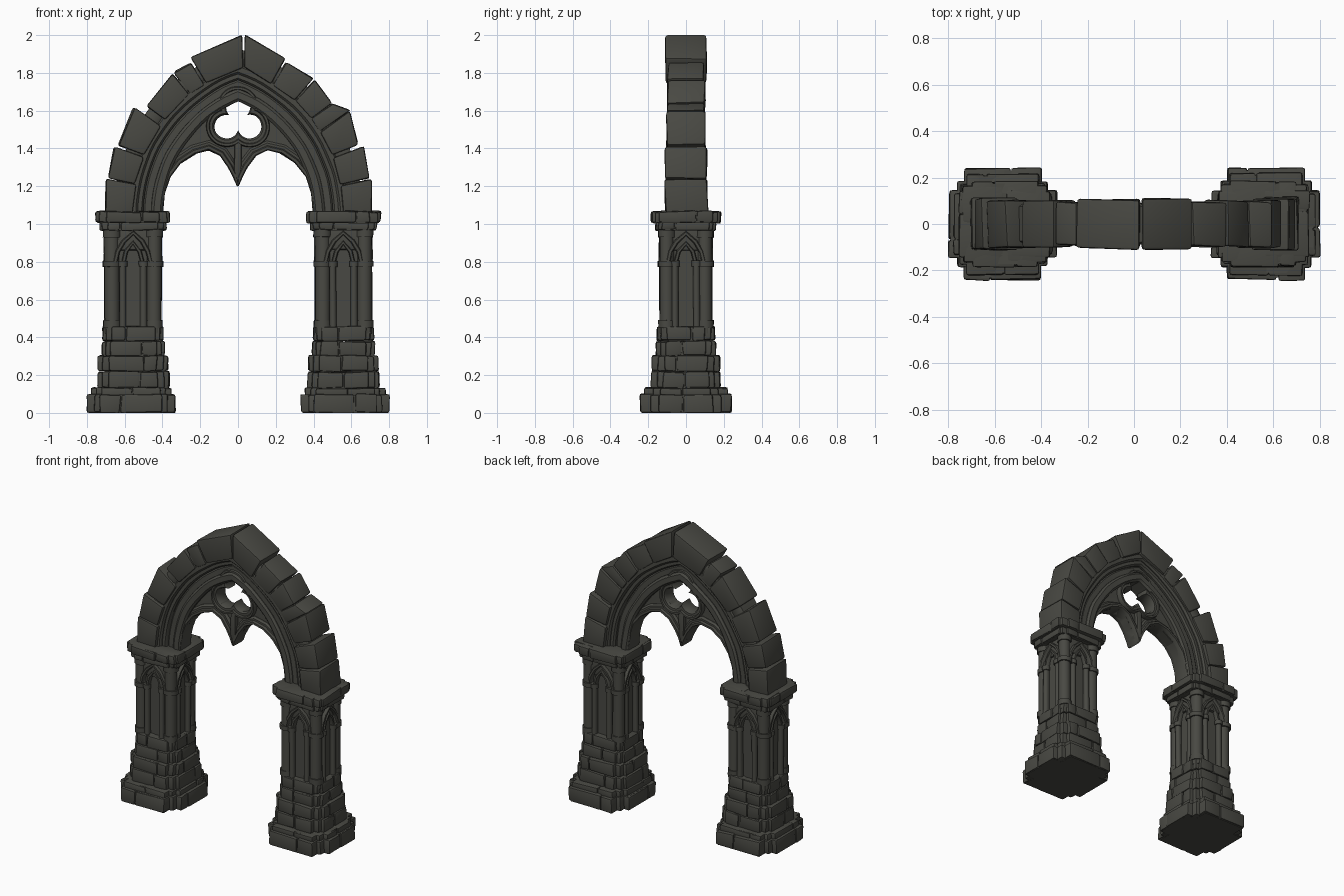
import bpy, bmesh, math, random
from mathutils import Matrix, Vector, noise

if "Cube" in bpy.data.objects:
    bpy.data.objects.remove(bpy.data.objects["Cube"])

random.seed(4)
stone_mat = bpy.data.materials.new("dark grey stone")
stone_mat.diffuse_color = (0.066, 0.066, 0.056, 1)
stone_mat.use_nodes = True
stone_mat.node_tree.nodes["Principled BSDF"].inputs["Base Color"].default_value = stone_mat.diffuse_color
scratch = bpy.data.meshes.new("scratch")


def block(bm, corner, bevel=0.012, jit=0.004):
    """Bevelled, slightly irregular stone; corner(a, b, c) gives each corner."""
    t = bmesh.new()
    bmesh.ops.create_cube(t, size=2)
    for v in t.verts:
        p = Vector(corner(*[round(c) for c in v.co]))
        v.co = p + Vector([random.uniform(-jit, jit) for _ in range(3)])
    bmesh.ops.recalc_face_normals(t, faces=t.faces[:])
    if bevel:
        bmesh.ops.bevel(t, geom=t.edges[:], offset=bevel, segments=2,
                        profile=0.6, affect='EDGES')
    t.to_mesh(scratch)
    t.free()
    bm.from_mesh(scratch)


def box(bm, x0, x1, y0, y1, z0, z1, bevel=0.012, jit=0.004, gap=0.002):
    block(bm, lambda a, b, c: ((x0 + gap, x1 - gap)[a > 0], (y0 + gap, y1 - gap)[b > 0],
                               (z0 + gap, z1 - gap)[c > 0]), bevel, jit)


def strip(bm, A, B, h, closed=False, matrix=Matrix(), e=.22, c=.012):
    """Moulding with rounded edges, filling between paths A and B, half depth h."""
    c = min(c, h * .4)
    sec = [(0, h - c), (e, h), (1 - e, h), (1, h - c),
           (1, c - h), (1 - e, -h), (e, -h), (0, c - h)]
    rings = []
    for a, b in zip(A, B):
        rings.append([bm.verts.new(matrix @ Vector((a[0] + (b[0] - a[0]) * t, y,
                                                    a[1] + (b[1] - a[1]) * t)))
                      for t, y in sec])
    n, k = len(rings), len(sec)
    for i in range(n if closed else n - 1):
        r, s = rings[i], rings[(i + 1) % n]
        for j in range(k):
            bm.faces.new((r[j], r[(j + 1) % k], s[(j + 1) % k], s[j]))
    if not closed:
        bm.faces.new(rings[0][::-1])
        bm.faces.new(rings[-1])


def offset(path, width, xmax=9):
    """Copy of a path moved to its left."""
    off = []
    for i, p in enumerate(path):
        a, b = path[max(i - 1, 0)], path[min(i + 1, len(path) - 1)]
        d = Vector((b[0] - a[0], b[1] - a[1])).normalized()
        off.append((min(p[0] - d.y * width, xmax), p[1] + d.x * width))
    return off


def finish(name, bm):
    """Weather the surface slightly and add the object."""
    bmesh.ops.recalc_face_normals(bm, faces=bm.faces[:])
    for v in bm.verts:
        k = min(1, max(0, v.co.z) / 0.1)
        v.co += k * noise.noise_vector(v.co * 7) * 0.005
        v.co.z = max(0, v.co.z)
    me = bpy.data.meshes.new(name)
    bm.to_mesh(me)
    bm.free()
    me.materials.append(stone_mat)
    me.polygons.foreach_set("use_smooth", [True] * len(me.polygons))
    me.set_sharp_from_angle(angle=math.radians(38))
    bpy.context.collection.objects.link(bpy.data.objects.new(name, me))


def course(bm, cx, z0, z1, A, B, C):
    """One course on a cross plan: x arms A, y arms B, corner fill C."""
    for h in (A, B):                                     # solid core
        box(bm, cx - h[0] + .012, cx + h[0] - .012, -h[1] + .012, h[1] - .012,
            z0, z1 - .004, 0, 0, 0)
    for s in (-1, 1):
        cut = random.uniform(-.5, .5) * A[1]
        for y0, y1 in ((-A[1], cut), (cut, A[1])):
            box(bm, *sorted((cx, cx + s * A[0])), y0, y1, z0, z1)
        cut = cx + random.uniform(-.5, .5) * B[0]
        for x0, x1 in ((cx - B[0], cut), (cut, cx + B[0])):
            box(bm, x0, x1, *sorted((0, s * B[1])), z0, z1)
        for t in (-1, 1):
            box(bm, *sorted((cx, cx + s * C[0])), *sorted((0, t * C[1])), z0, z1)


def post(bm, x, y, z0, z1, r):
    bmesh.ops.create_cone(bm, cap_ends=True, segments=16, radius1=r, radius2=r, depth=z1 - z0,
                          matrix=Matrix.Translation((x, y, (z0 + z1) / 2)))


def pier(name, cx):
    bm = bmesh.new()
    bx = cx + math.copysign(.01, cx)
    # stepped foot and lower courses
    course(bm, bx, 0, .10, (.236, .147), (.169, .243), (.197, .187))
    course(bm, bx, .08, .135, (.215, .135), (.158, .222), (.185, .175))
    course(bm, cx, .13, .22, (.192, .125), (.135, .185), (.168, .155))
    course(bm, cx, .22, .305, (.187, .12), (.13, .18), (.163, .152))
    course(bm, cx, .30, .38, (.168, .11), (.125, .16), (.15, .138))
    course(bm, cx, .38, .46, (.162, .105), (.12, .155), (.146, .134))
    # shaft core, corner columns with rings
    box(bm, cx - .122, cx + .122, -.11, .11, .42, .99, 0, 0)
    box(bm, cx - .136, cx + .136, -.125, .125, .86, .99, .015)
    for sx in (-1, 1):
        for sy in (-1, 1):
            x, y = cx + sx * .111, sy * .1
            post(bm, x, y, .42, .98, .039)
            for z0, z1, r in ((.45, .49, .046), (.775, .805, .048), (.93, .98, .047)):
                post(bm, x, y, z0, z1, r)
    # pointed niches and hoods on the four faces
    lancet = [(-.04, .45), (-.04, .8), (-.027, .85), (0, .89), (.027, .85), (.04, .8), (.04, .45)]
    hood = [(-.085, .79), (-.07, .85), (-.04, .9), (0, .94), (.04, .9), (.07, .85), (.085, .79)]
    for k in range(4):
        d = .114 if k % 2 == 0 else .126
        m = (Matrix.Translation((cx, 0, 0)) @ Matrix.Rotation(k * math.pi / 2, 4, 'Z')
             @ Matrix.Translation((0, -d, 0)))
        strip(bm, lancet, offset(lancet, .022), .02, matrix=m)
        strip(bm, hood, offset(hood, .024), .028, matrix=m)
        for s in (-1, 1):
            p = m @ Vector((s * .056, -.008, 0))
            post(bm, p.x, p.y, .45, .79, .018)
            post(bm, p.x, p.y, .775, .805, .025)
    # capital
    course(bm, cx, .965, 1.015, (.178, .13), (.135, .162), (.166, .148))
    course(bm, cx, 1.005, 1.068, (.198, .145), (.145, .185), (.184, .168))
    finish(name, bm)


pier("left_pier", -.556)
pier("right_pier", .558)

# two-centred pointed arch
OFF, SPRING = .254, 1.05


def arc(R, n=20):
    top = math.acos(OFF / R)
    right = [(R * math.cos(top * i / n) - OFF, SPRING + R * math.sin(top * i / n))
             for i in range(n + 1)]
    return [(-x, z) for x, z in right[:-1]] + right[::-1]


def inward(p, R=.815):
    """Point at radius R on the same ray as p."""
    if abs(p[0]) < .1:
        return Vector((p[0], 1.83))
    c = Vector((-math.copysign(OFF, p[0]), SPRING))
    return c + (Vector(p) - c).normalized() * R


# outer stones: ends of each outer edge, and half depth
stones = [((-.705, 1.05), (-.705, 1.24), .112), ((-.69, 1.24), (-.655, 1.415), .11),
          ((-.635, 1.415), (-.55, 1.62), .104), ((-.485, 1.62), (-.345, 1.80), .1),
          ((-.345, 1.80), (-.25, 1.855), .094), ((-.255, 1.885), (.03, 2.005), .106),
          ((.03, 2.005), (.255, 1.875), .108), ((.25, 1.855), (.40, 1.765), .096),
          ((.405, 1.765), (.50, 1.64), .1), ((.50, 1.64), (.595, 1.6), .098),
          ((.595, 1.60), (.635, 1.42), .102), ((.665, 1.415), (.70, 1.24), .11),
          ((.705, 1.24), (.705, 1.05), .112)]
bm = bmesh.new()
strip(bm, arc(.825), arc(.915), .088)
for p0, p1, h in stones:
    p0, p1 = Vector(p0), Vector(p1)
    ends = ((inward(p0), p0), (inward(p1), p1))

    def corner(a, b, c):
        q = ends[a > 0][b > 0].lerp(ends[a < 0][b > 0], .012)
        return (q.x, c * h, q.y)
    block(bm, corner, .014, .005)
finish("arch_stones", bm)

# stepped mouldings under the stones
bm = bmesh.new()
for r0, r1, h in ((.785, .835, .088), (.755, .8, .07), (.70, .76, .052), (.652, .712, .068)):
    strip(bm, arc(r0), arc(r1), h)
finish("arch_mouldings", bm)


# tracery: trefoil, twin sub-arches and pendant cusp
MID = Vector((0, 1.55))
ANGLES = [2 * math.pi * i / 120 for i in range(120)]


def trefoil(r, d=.07):
    pts = []
    for t in ANGLES:
        f = (t - math.pi / 2 + math.pi / 3) % (2 * math.pi / 3) - math.pi / 3
        rad = d * math.cos(f) + math.sqrt(r * r - (d * math.sin(f)) ** 2)
        pts.append(MID + rad * Vector((math.cos(t), math.sin(t))))
    return pts


def cast(t, loop):
    """First hit of a ray from the trefoil centre on an outline."""
    d, best = Vector((math.cos(t), math.sin(t))), 9
    for p, q in zip(loop, loop[1:] + loop[:1]):
        p = Vector(p)
        e, w = Vector(q) - p, p - MID
        den = d.x * e.y - d.y * e.x
        if abs(den) > 1e-9:
            u, s = (w.x * e.y - w.y * e.x) / den, (w.x * d.y - w.y * d.x) / den
            if u > 0 and -1e-6 <= s <= 1 + 1e-6:
                best = min(best, u)
    return MID + d * best


half = [(-.395, 1.06), (-.388, 1.16), (-.358, 1.25), (-.30, 1.325), (-.23, 1.372), (-.155, 1.392),
        (-.095, 1.362), (-.052, 1.30), (-.025, 1.245), (-.004, 1.2)]
flip = lambda pts: [(-p[0], p[1]) for p in pts]
outline = half + flip(half)[::-1] + arc(.70)[::-1]
bm = bmesh.new()
strip(bm, trefoil(.08), [cast(t, outline) for t in ANGLES], .03, True, c=0)
strip(bm, trefoil(.064), trefoil(.106), .05, True)
strip(bm, trefoil(.088), trefoil(.108), .062, True)
for w, h in ((.05, .045), (.026, .06)):
    edge = offset(half, w, -.0005)
    strip(bm, half, edge, h)
    strip(bm, flip(half), flip(edge), h)
box(bm, -.022, .022, -.06, .06, 1.23, 1.44, .01)
finish("tracery", bm)
bpy.data.meshes.remove(scratch)
